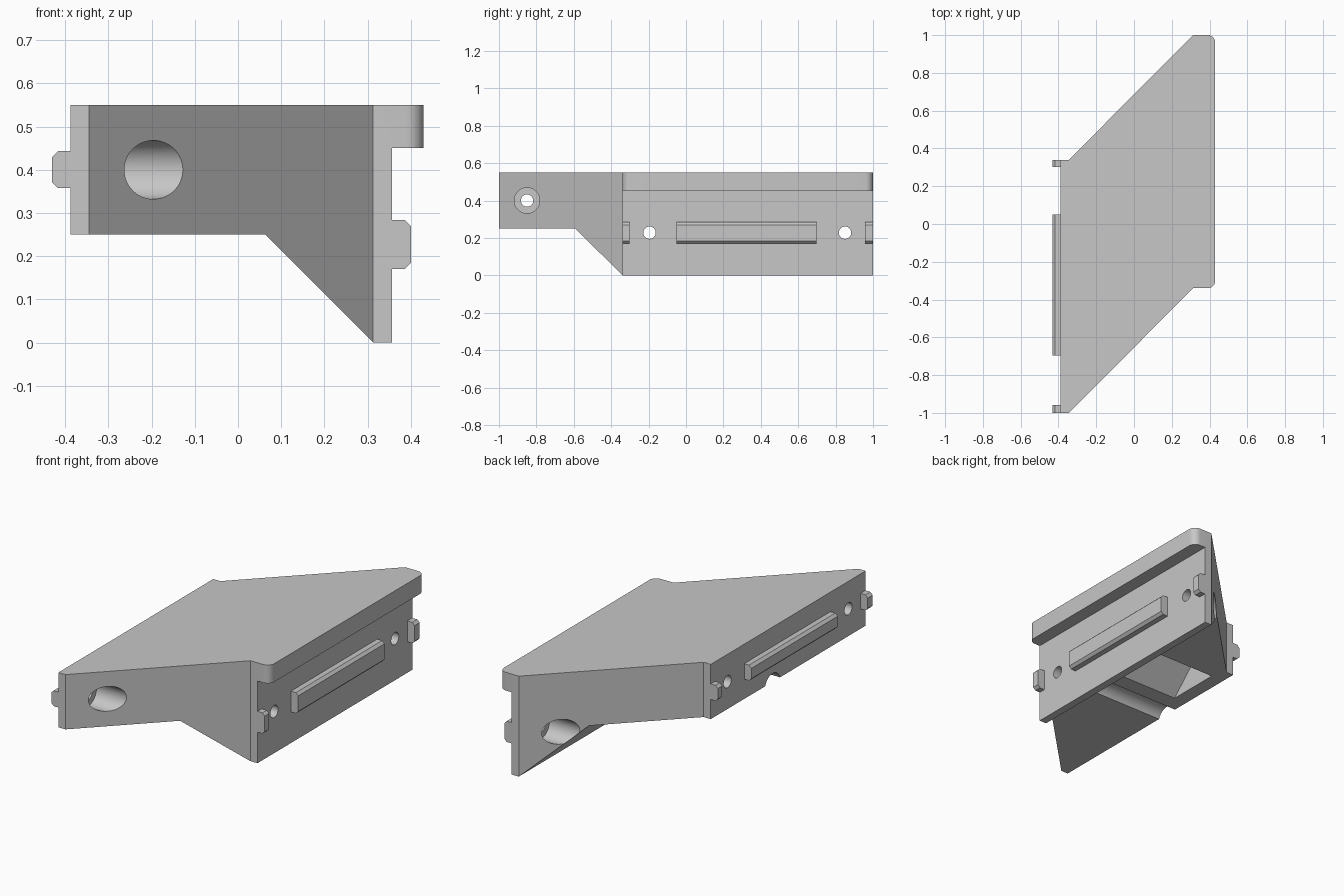
import bpy, bmesh, math
from mathutils import Matrix, Vector

cube = bpy.data.objects.get("Cube")
if cube:
    bpy.data.objects.remove(cube, do_unlink=True)

grey = bpy.data.materials.new("light_grey")
grey.use_nodes = True
colour = (0.57, 0.57, 0.57, 1)
grey.diffuse_color = colour
grey.node_tree.nodes["Principled BSDF"].inputs["Base Color"].default_value = colour


def make(name, bm):
    bmesh.ops.recalc_face_normals(bm, faces=bm.faces)
    mesh = bpy.data.meshes.new(name)
    bm.to_mesh(mesh)
    bm.free()
    mesh.materials.append(grey)
    obj = bpy.data.objects.new(name, mesh)
    bpy.context.collection.objects.link(obj)
    return obj


def prism(name, points, axis, start, end):
    """Extrude a 2D outline along x, y or z."""
    place = {"x": lambda a, b: (start, a, b),
             "y": lambda a, b: (a, start, b),
             "z": lambda a, b: (a, b, start)}[axis]
    bm = bmesh.new()
    face = bm.faces.new([bm.verts.new(place(a, b)) for a, b in points])
    ext = bmesh.ops.extrude_face_region(bm, geom=[face])
    shift = Vector([end - start if axis == k else 0 for k in "xyz"])
    bmesh.ops.translate(bm, vec=shift,
                        verts=[v for v in ext["geom"] if isinstance(v, bmesh.types.BMVert)])
    return make(name, bm)


def rod(name, x0, x1, y, z, r):
    """Cylinder lying along x."""
    bm = bmesh.new()
    turn = Matrix.Translation(((x0 + x1) / 2, y, z)) @ Matrix.Rotation(math.pi / 2, 4, "Y")
    bmesh.ops.create_cone(bm, cap_ends=True, segments=48, radius1=r, radius2=r,
                          depth=x1 - x0, matrix=turn)
    return make(name, bm)


def boolean(target, tool, operation):
    mod = target.modifiers.new("cut", "BOOLEAN")
    mod.operation, mod.solver, mod.object = operation, "EXACT", tool
    bpy.context.view_layer.objects.active = target
    bpy.ops.object.modifier_apply(modifier=mod.name)
    bpy.data.objects.remove(tool, do_unlink=True)


def corner(cx, cy, r, a0, steps=8):
    """Quarter-round outline points."""
    return [(cx + r * math.cos(a0 + math.pi / 2 * i / steps),
             cy + r * math.sin(a0 + math.pi / 2 * i / steps)) for i in range(steps + 1)]


# Body: slanted plan outline intersected with the stepped end profile
plan = ([(-0.345, -1), (0.313, -0.34)]
        + corner(0.39, -0.30, 0.04, -math.pi / 2)
        + corner(0.39, 0.96, 0.04, 0)
        + [(0.313, 1), (-0.345, 0.34), (-0.388, 0.34), (-0.388, -1)])
profile = [(-0.6, 0.25), (0.063, 0.25), (0.313, 0), (0.356, 0),
           (0.356, 0.45), (0.6, 0.45), (0.6, 0.55), (-0.6, 0.55)]
body = prism("bracket_body", plan, "z", -0.1, 0.7)
boolean(body, prism("end_profile", profile, "y", -1.2, 1.2), "INTERSECT")

# Wedge-shaped pocket in the underside
pocket = [(-0.04, -0.1), (0.26, -0.1), (0.26, 0.49), (0.2, 0.49), (-0.04, 0.25)]
boolean(body, prism("pocket", pocket, "x", -0.31, 0.2), "DIFFERENCE")

# Screw holes through both side walls
for x0, x1, y, z in [(-0.6, -0.25, -0.85, 0.4), (-0.6, -0.25, 0.195, 0.4),
                     (0.2, 0.6, -0.195, 0.228), (0.2, 0.6, 0.85, 0.228)]:
    boolean(body, rod("screw_hole", x0, x1, y, z, 0.033), "DIFFERENCE")

# Wide access bores for the screw heads
for x0, x1, y, z in [(-0.31, 0.6, -0.85, 0.4), (-0.6, 0.28, -0.195, 0.228),
                     (-0.6, 0.28, 0.85, 0.228)]:
    boolean(body, rod("access_bore", x0, x1, y, z, 0.068), "DIFFERENCE")

# Chamfered locating rails and end tabs on each side
for label, side, base, tip, low, high in [("right", 1, 0.35, 0.40, 0.17, 0.284),
                                          ("left", -1, 0.38, 0.431, 0.358, 0.443)]:
    c = 0.014
    section = [(side * x, z) for x, z in
               [(base, low), (tip - c, low), (tip, low + c),
                (tip, high - c), (tip - c, high), (base, high)]]
    for part, y0, y1 in [("rail", -0.05, 0.697), ("front_tab", -0.34, -0.302),
                         ("back_tab", 0.957, 1)]:
        prism(f"{label}_{part}", section, "y", side * y0, side * y1)

# Smooth the bores and rounded corners, keep edges crisp
bpy.ops.object.select_all(action="DESELECT")
body.select_set(True)
bpy.context.view_layer.objects.active = body
bpy.ops.object.shade_smooth_by_angle(angle=math.radians(30))
